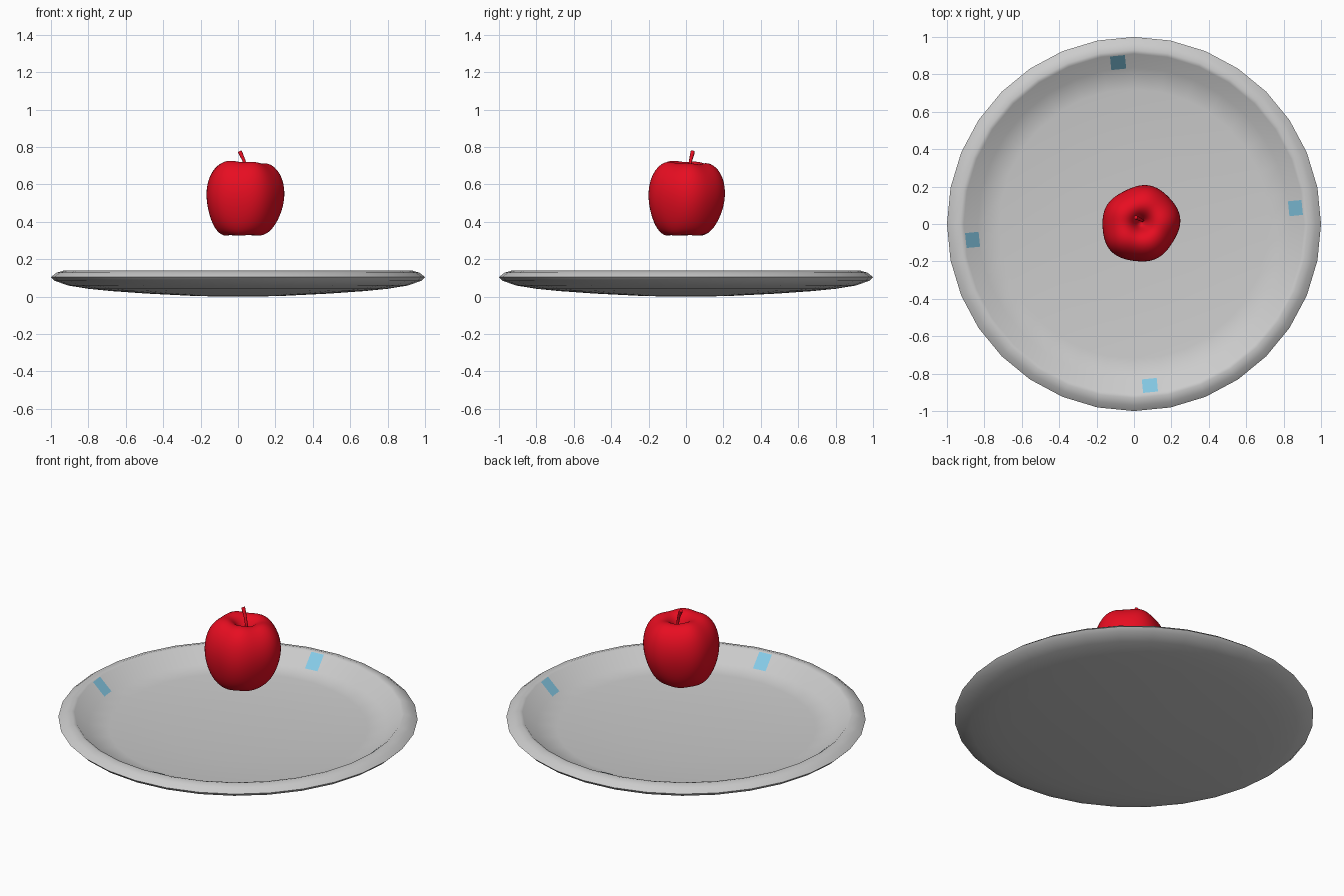
import bpy, bmesh, math
from mathutils import Vector

if "Cube" in bpy.data.objects:
    bpy.data.objects.remove(bpy.data.objects["Cube"])


def material(name, rgb):
    m = bpy.data.materials.new(name)
    m.diffuse_color = (*rgb, 1)
    m.use_nodes = True
    m.node_tree.nodes["Principled BSDF"].inputs["Base Color"].default_value = m.diffuse_color
    return m


def finish(name, bm, mat=None, angle=40):
    bmesh.ops.recalc_face_normals(bm, faces=bm.faces)
    me = bpy.data.meshes.new(name)
    bm.to_mesh(me)
    bm.free()
    ob = bpy.data.objects.new(name, me)
    bpy.context.collection.objects.link(ob)
    if mat:
        me.materials.append(mat)
    bpy.ops.object.select_all(action='DESELECT')
    ob.select_set(True)
    bpy.context.view_layer.objects.active = ob
    bpy.ops.object.shade_smooth_by_angle(angle=math.radians(angle))
    return ob


def lathe(profile, n, warp=lambda r, z, a: (r * math.cos(a), r * math.sin(a), z)):
    """Closed body of revolution; the first and last profile points are poles."""
    bm = bmesh.new()
    start = bm.verts.new(warp(*profile[0], 0))
    end = bm.verts.new(warp(*profile[-1], 0))
    rings = [[bm.verts.new(warp(r, z, 2 * math.pi * i / n)) for i in range(n)]
             for r, z in profile[1:-1]]
    for i in range(n):
        j = (i + 1) % n
        bm.faces.new((start, rings[0][i], rings[0][j]))
        bm.faces.new((end, rings[-1][j], rings[-1][i]))
        for a, b in zip(rings, rings[1:]):
            bm.faces.new((a[i], b[i], b[j], a[j]))
    return bm


red = material("apple_red", (0.8, 0.004, 0.015))
blue = material("pale_blue", (0.24, 0.6, 0.8))

# Plate: shallow bowl with a rounded rim, 32 sides
plate_profile = [(0, 0.022), (0.40, 0.03), (0.72, 0.047), (0.835, 0.06), (0.91, 0.135),
                 (0.93, 0.14), (0.97, 0.128), (1.0, 0.105), (0.98, 0.085), (0.91, 0.06),
                 (0.80, 0.042), (0.68, 0.03), (0.48, 0.016), (0.22, 0.003), (0, 0)]
finish("plate", lathe(plate_profile, 32))

# Four painted patches on the inner slope of the rim
bm = bmesh.new()
for k in range(4):
    a = math.pi / 32 + k * math.pi / 2
    out = Vector((math.cos(a), math.sin(a), 0))
    side = Vector((-out.y, out.x, 0))
    up = Vector((0, 0, 1))
    c = math.cos(math.pi / 32)
    lift = (up - out) * 0.002
    corners = [out * r * c + up * z + side * s + lift
               for r, z, s in ((0.837, 0.062, -0.04), (0.837, 0.062, 0.04),
                               (0.91, 0.135, 0.04), (0.91, 0.135, -0.04))]
    bm.faces.new([bm.verts.new(p) for p in corners])
finish("rim_patches", bm, blue)


# Apple: lathed profile with soft lobes and a slight lean
def apple_warp(r, z, a):
    r *= 1 + 0.025 * math.cos(5 * a - 0.6) * min(1, r / 0.1)
    r *= 1 + 0.03 * math.cos(2 * (a - 0.6))
    x, y = r * math.cos(a), r * math.sin(a)
    t = max(0, (z - 0.33) / 0.39)
    dip = 0.006 * math.cos(5 * a - 0.6) * (r / 0.2 if z > 0.6 or z < 0.4 else 0)
    return (x + 0.035 + 0.012 * (t - 0.5), y + 0.014 * (t - 0.5),
            z - 0.055 * t * (x + 0.8 * y) + dip)


apple_profile = [(0, 0.63), (0.022, 0.645), (0.045, 0.69), (0.085, 0.722), (0.14, 0.712),
                 (0.19, 0.655), (0.211, 0.57), (0.203, 0.48), (0.172, 0.39),
                 (0.13, 0.335), (0.085, 0.323), (0.045, 0.345), (0, 0.37)]
apple = finish("apple", lathe(apple_profile, 30, apple_warp), red, 180)
sub = apple.modifiers.new("smooth", 'SUBSURF')
sub.levels = sub.render_levels = 2

# Stem: bent tube, thicker at the tip
curve = bpy.data.curves.new("stem", 'CURVE')
curve.dimensions = '3D'
curve.bevel_depth = 0.01
curve.bevel_resolution = 3
curve.use_fill_caps = True
sp = curve.splines.new('POLY')
path = [(0.046, 0.02, 0.62, 0.8), (0.042, 0.02, 0.69, 0.8), (0.031, 0.025, 0.73, 0.85),
        (0.016, 0.033, 0.762, 1.1), (0.009, 0.036, 0.776, 1.1)]
sp.points.add(len(path) - 1)
for p, (x, y, z, rad) in zip(sp.points, path):
    p.co = (x, y, z, 1)
    p.radius = rad
stem = bpy.data.objects.new("stem", curve)
curve.materials.append(red)
bpy.context.collection.objects.link(stem)
